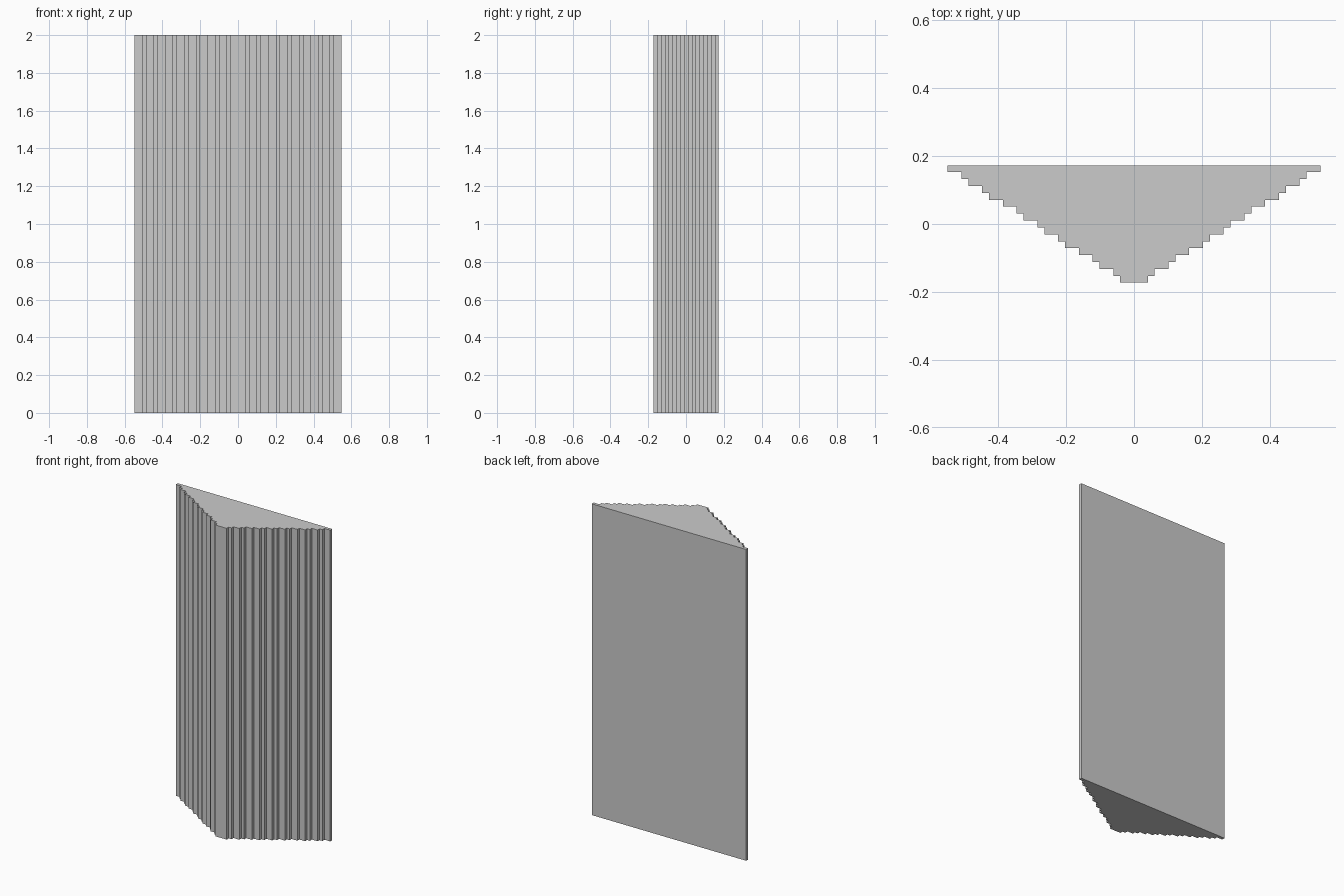
import bpy
import bmesh

if "Cube" in bpy.data.objects:
    bpy.data.objects.remove(bpy.data.objects["Cube"])

UNIT = 0.02033   # size of one stair step
HEIGHT = 2.0
# Half width of each layer in steps, from the flat back to the front tip
HALF_WIDTHS = [27, 25, 24, 22, 21, 19, 17, 16, 14, 13, 11, 10, 8, 6, 5, 3, 2]

# Stepped right-hand edge, back to front
y_back = len(HALF_WIDTHS) / 2
right = []
for i, w in enumerate(HALF_WIDTHS):
    right += [(w, y_back - i), (w, y_back - i - 1)]

# Mirror the edge to close the outline
outline = right + [(-x, y) for x, y in reversed(right)]

# Extrude the outline upwards into the stepped prism
bm = bmesh.new()
base = bm.faces.new([bm.verts.new((x * UNIT, y * UNIT, 0)) for x, y in outline])
top = bmesh.ops.extrude_face_region(bm, geom=[base], use_keep_orig=True)
top_verts = [g for g in top["geom"] if isinstance(g, bmesh.types.BMVert)]
bmesh.ops.translate(bm, verts=top_verts, vec=(0, 0, HEIGHT))
bmesh.ops.recalc_face_normals(bm, faces=bm.faces)

mesh = bpy.data.meshes.new("stepped_prism")
bm.to_mesh(mesh)
bm.free()
prism = bpy.data.objects.new("stepped_prism", mesh)
bpy.context.collection.objects.link(prism)
